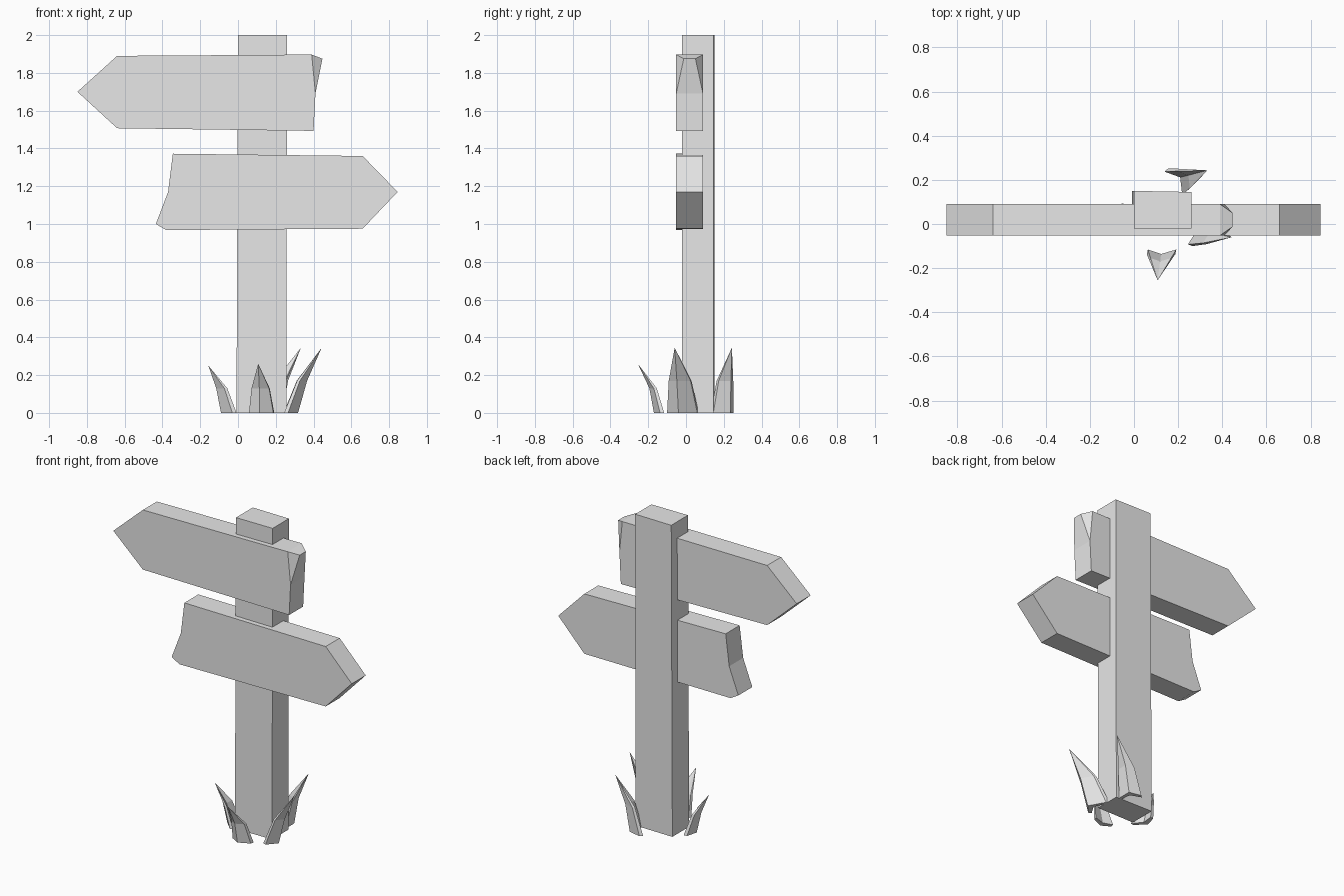
import bpy, bmesh
from mathutils import Vector

if "Cube" in bpy.data.objects:
    bpy.data.objects.remove(bpy.data.objects["Cube"])

grey = bpy.data.materials.new("plain_grey")
grey.diffuse_color = (0.8, 0.8, 0.8, 1)
grey.use_nodes = True
grey.node_tree.nodes["Principled BSDF"].inputs["Base Color"].default_value = grey.diffuse_color


def finish(name, bm):
    bmesh.ops.recalc_face_normals(bm, faces=bm.faces)
    mesh = bpy.data.meshes.new(name)
    bm.to_mesh(mesh)
    bm.free()
    mesh.materials.append(grey)
    obj = bpy.data.objects.new(name, mesh)
    bpy.context.collection.objects.link(obj)
    return obj


def bridge(bm, a, b):
    for i in range(len(a)):
        j = (i + 1) % len(a)
        bm.faces.new((a[i], a[j], b[j], b[i]))


# Square post
def post():
    bm = bmesh.new()
    rings = []
    for z, x0, x1 in ((0, -0.008, 0.256), (2, 0.0, 0.26)):
        rings.append([bm.verts.new((x, y, z)) for x, y in
                      ((x0, -0.02), (x1, -0.02), (x1, 0.145), (x0, 0.15))])
    bm.faces.new(rings[0])
    bm.faces.new(rings[1])
    bridge(bm, *rings)
    finish("post", bm)


# Arrow board: outline in x, z; the worn corner may be pinched thinner
def board(name, outline, worn=None, pinch=0.0):
    bm = bmesh.new()
    sides = []
    for y, s in ((-0.052, 1), (0.09, -1)):
        ring = [bm.verts.new((x, y + (s * pinch if i == worn else 0), z))
                for i, (x, z) in enumerate(outline)]
        sides.append(ring)
        if worn is None:
            bm.faces.new(ring)
        else:
            bm.faces.new([v for i, v in enumerate(ring) if i != worn])
            bm.faces.new(ring[worn - 1:worn + 2])
    bridge(bm, *sides)
    finish(name, bm)


# Grass blade: folded cross-section at the ground and halfway up, then a tip
def blade(name, wing_a, ridge, wing_b, tip, mid_z, bend):
    bm = bmesh.new()
    a, r, b = (Vector((*p, 0)) for p in (wing_a, ridge, wing_b))
    tip = Vector(tip)
    centre = (a + b) / 2
    inward = (centre - r).normalized()
    section = [a, r, b, b + inward * 0.022, r + inward * 0.035, a + inward * 0.022]
    middle = (a + r + b) / 3
    lean = (tip - middle) * bend
    lean.z = mid_z
    low = [bm.verts.new(p) for p in section]
    mid = [bm.verts.new(middle + (p - middle) * 0.72 + lean) for p in section]
    top = bm.verts.new(tip)
    bm.faces.new(low)
    bridge(bm, low, mid)
    for i in range(6):
        bm.faces.new((mid[i], mid[(i + 1) % 6], top))
    finish(name, bm)


post()
board("upper_board", [(-0.85, 1.70), (-0.64, 1.89), (0.39, 1.897), (0.447, 1.875),
                      (0.41, 1.69), (0.40, 1.493), (-0.64, 1.507)], 3, 0.04)
board("lower_board", [(0.845, 1.17), (0.66, 1.36), (-0.345, 1.372), (-0.37, 1.17),
                      (-0.435, 1.0), (-0.38, 0.968), (0.66, 0.975)])

blade("front_blade", (0.058, -0.137), (0.115, -0.17), (0.187, -0.137),
      (0.107, -0.255, 0.26), 0.13, 0.28)
blade("right_blade", (0.265, -0.10), (0.318, -0.04), (0.262, 0.06),
      (0.443, -0.06, 0.345), 0.17, 0.36)
blade("back_blade", (0.155, 0.252), (0.235, 0.235), (0.235, 0.145),
      (0.333, 0.243, 0.345), 0.17, 0.3)
blade("left_blade", (-0.07, 0.09), (-0.09, 0.02), (-0.03, -0.04),
      (-0.157, -0.01, 0.25), 0.13, 0.35)
